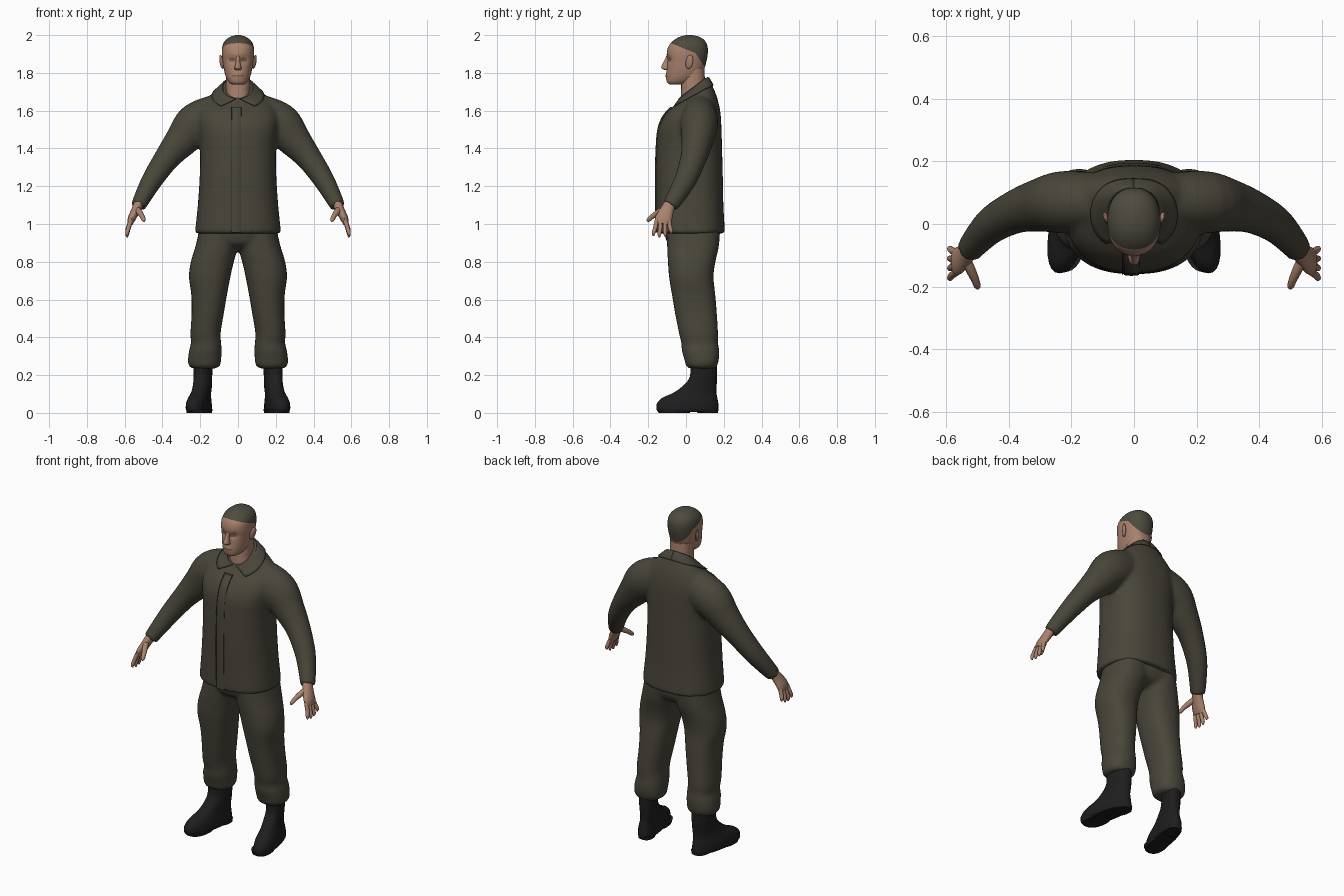
import bpy, bmesh, math
from mathutils import Vector

if "Cube" in bpy.data.objects:
    bpy.data.objects.remove(bpy.data.objects["Cube"], do_unlink=True)


def material(name, rgb):
    m = bpy.data.materials.new(name)
    m.use_nodes = True
    m.diffuse_color = (*rgb, 1)
    m.node_tree.nodes["Principled BSDF"].inputs["Base Color"].default_value = (*rgb, 1)
    return m


cloth = material("olive cloth", (0.066, 0.060, 0.042))
seam = material("dark seam", (0.035, 0.032, 0.024))
skin = material("skin", (0.40, 0.225, 0.155))
shade = material("dark skin", (0.20, 0.10, 0.07))
hair = material("cropped hair", (0.075, 0.07, 0.05))
leather = material("black leather", (0.013, 0.013, 0.014))
parts = []


def spline(rows, steps):
    """Catmull-Rom interpolation of equal-length rows."""
    out = []
    for i in range(len(rows) - 1):
        a, b, c, d = (rows[min(max(j, 0), len(rows) - 1)] for j in range(i - 1, i + 3))
        for s in range(steps):
            t = s / steps
            out.append([0.5 * (2 * q + (r - p) * t + (2 * p - 5 * q + 4 * r - w) * t * t
                               + (3 * q - p - 3 * r + w) * t ** 3)
                        for p, q, r, w in zip(a, b, c, d)])
    return out + [list(rows[-1])]


def circle(n, power):
    """Unit superellipse."""
    for i in range(n):
        c, s = math.cos(math.tau * i / n), math.sin(math.tau * i / n)
        yield (math.copysign(abs(c) ** (2 / power), c), math.copysign(abs(s) ** (2 / power), s))


def skin_rings(bm, rings):
    loops = [[bm.verts.new(p) for p in ring] for ring in rings]
    n = len(loops[0])
    for a, b in zip(loops, loops[1:]):
        for i in range(n):
            bm.faces.new((a[i], a[(i + 1) % n], b[(i + 1) % n], b[i]))
    bm.faces.new(loops[0])
    bm.faces.new(loops[-1])


def stack(bm, rows, sides=28, steps=4, power=2.3, shear=0):
    """Level rings: height, centre x, half width, front y, back y, tilt."""
    rings = []
    for z, x, rx, front, back, tilt in spline([tuple(r) + (0,) * (6 - len(r)) for r in rows], steps):
        mid, ry = (front + back) / 2, (back - front) / 2
        rings.append([(x + rx * c - shear * ry * s, mid + ry * s, z + tilt * ry * s)
                      for c, s in circle(sides, power)])
    skin_rings(bm, rings)


def tube(bm, rows, sides=16, steps=4, sign=1):
    """Rings square to a path: x, y, z, radius in the front plane, radius in depth."""
    pts = spline(rows, steps)
    rings = []
    for i, (x, y, z, r1, r2) in enumerate(pts):
        t = (Vector(pts[min(i + 1, len(pts) - 1)][:3]) - Vector(pts[max(i - 1, 0)][:3])).normalized()
        n2 = (Vector((0, 1, 0)) - t * t.y).normalized()
        n1 = n2.cross(t)
        rings.append([Vector((x, y, z)) + n1 * r1 * c + n2 * r2 * s for c, s in circle(sides, 2)])
    skin_rings(bm, rings)


def finish(name, bm, *mats, mirror=False, remesh=0, recalc=True):
    if recalc:
        bmesh.ops.recalc_face_normals(bm, faces=bm.faces)
    me = bpy.data.meshes.new(name)
    bm.to_mesh(me)
    bm.free()
    for m in mats:
        me.materials.append(m)
    ob = bpy.data.objects.new(name, me)
    bpy.context.collection.objects.link(ob)
    if mirror:
        ob.modifiers.new("Mirror", 'MIRROR').use_mirror_merge = False
    if remesh:
        mod = ob.modifiers.new("Fuse", 'REMESH')
        mod.mode, mod.voxel_size, mod.use_smooth_shade = 'VOXEL', remesh, True
        mod = ob.modifiers.new("Soften", 'SMOOTH')
        mod.factor, mod.iterations = 0.5, 5
    parts.append(ob)
    return ob


# Jacket: body and sleeves fused together
bm = bmesh.new()
stack(bm, [(.95, 0, .225, -.157, .203), (.97, 0, .226, -.16, .205), (1.1, 0, .213, -.16, .198),
           (1.25, 0, .203, -.16, .195), (1.4, 0, .201, -.156, .191), (1.5, 0, .212, -.148, .188),
           (1.57, 0, .215, -.126, .183, .1), (1.63, 0, .19, -.096, .167, .25),
           (1.675, 0, .137, -.066, .142, .5), (1.71, 0, .09, -.038, .12, .75),
           (1.725, 0, .078, -.03, .115, .8)], sides=40, power=2.4)
tube(bm, [(.10, .07, 1.58, .11, .09), (.22, .07, 1.53, .113, .10), (.30, .06, 1.44, .09, .085),
          (.375, .04, 1.35, .069, .07), (.45, 0, 1.24, .057, .06), (.50, -.05, 1.15, .047, .05),
          (.528, -.085, 1.095, .040, .043)], sides=24)
jacket = finish("jacket", bm, cloth, mirror=True, remesh=.011)

# Button placket and its seam
for name, x, w, lift, mat in (("placket", -.008, .026, .004, cloth), ("placket_seam", -.036, .002, .001, seam)):
    bm = bmesh.new()
    stack(bm, [(z, x, w, y - lift, y + .03) for z, y in
               ((.955, -.158), (1.1, -.161), (1.25, -.161), (1.4, -.157), (1.5, -.148),
                (1.57, -.122), (1.62, -.08))], sides=12, power=5)
    finish(name, bm, mat)

# Turned-down collar laid on the jacket
bm = bmesh.new()
cols = []
for i in range(17):
    k = i / 16
    a, b = .12 + (math.pi - .12) * k, .72 + (math.pi - .72) * k
    y1, y2 = .04 - .08 * math.cos(a), .03 - .118 * math.cos(b)
    top = Vector((.083 * math.sin(a), y1, 1.725 + .75 * (y1 - .04)))
    low = Vector((.135 * math.sin(b), y2, 1.675 + .55 * (y2 - .04)))
    cols.append([bm.verts.new(top.lerp(low, j / 5)) for j in range(6)])
for p, q in zip(cols, cols[1:]):
    for j in range(5):
        bm.faces.new((p[j], p[j + 1], q[j + 1], q[j]))
collar = finish("collar", bm, cloth, mirror=True)
wrap = collar.modifiers.new("Lay", 'SHRINKWRAP')
wrap.target, wrap.offset, wrap.wrap_mode = jacket, .007, 'OUTSIDE_SURFACE'
collar.modifiers.new("Thickness", 'SOLIDIFY').thickness = .006

# Trousers: seat and gathered legs fused together
bm = bmesh.new()
stack(bm, [(.86, 0, .08, -.03, .11), (.89, 0, .17, -.09, .16), (.93, 0, .21, -.11, .178),
           (.98, 0, .205, -.12, .18)])
stack(bm, [(.97, .10, .105, -.10, .18), (.88, .113, .113, -.10, .174), (.80, .136, .114, -.096, .156),
           (.72, .150, .110, -.09, .146), (.62, .153, .094, -.074, .156), (.52, .161, .085, -.057, .164),
           (.42, .172, .08, -.037, .17), (.37, .169, .08, -.025, .17), (.33, .173, .086, -.022, .176),
           (.28, .177, .088, -.008, .174), (.25, .178, .083, 0, .165), (.235, .18, .062, .015, .155)])
finish("trousers", bm, cloth, mirror=True, remesh=.011)

# Boots
bm = bmesh.new()
stack(bm, [(.005, .207, .053, -.145, .168), (.018, .207, .06, -.156, .173), (.05, .207, .059, -.154, .171),
           (.08, .203, .053, -.125, .166), (.105, .196, .048, -.07, .161), (.14, .189, .047, -.02, .162),
           (.19, .186, .047, .02, .165), (.27, .186, .048, .022, .165)], shear=.18)
finish("boots", bm, leather, mirror=True)
bm = bmesh.new()
stack(bm, [(0, .182, .044, .06, .168), (.02, .182, .046, .055, .172)], shear=.1)
stack(bm, [(0, .215, .055, -.145, .02), (.02, .215, .059, -.154, .03)], shear=.12)
finish("boot_soles", bm, leather, mirror=True)

# Hands: palm, four fingers and thumb
bm = bmesh.new()
tube(bm, [(.522, -.08, 1.115, .027, .031), (.54, -.1, 1.075, .024, .036),
          (.562, -.118, 1.03, .021, .045), (.572, -.124, 1.0, .014, .040)])
for i, length in enumerate((.068, .076, .072, .055)):
    y, spread = -.154 + .021 * i, (i - 1.8) * .010
    tube(bm, [(.567, y, 1.02, .012, .012), (.58, y + spread * .5, 1.01 - length * .45, .0115, .0115),
              (.587, y + spread, 1.01 - length * .85, .010, .010),
              (.586, y + spread, 1.005 - length, .004, .004)], sides=10)
tube(bm, [(.54, -.105, 1.085, .016, .016), (.522, -.145, 1.062, .016, .016),
          (.507, -.178, 1.04, .013, .013), (.50, -.198, 1.022, .011, .011),
          (.498, -.206, 1.014, .004, .004)], sides=10)
finish("hands", bm, skin, mirror=True)

# Neck
bm = bmesh.new()
stack(bm, [(1.62, 0, .064, -.03, .10), (1.70, 0, .063, -.026, .102), (1.76, 0, .064, -.025, .1),
           (1.82, 0, .066, -.02, .098)])
finish("neck", bm, skin)

# Head with pressed-in eye sockets, cut hairline, eyes and mouth
bm = bmesh.new()
stack(bm, [(1.738, 0, .03, -.085, -.02), (1.75, 0, .048, -.1, .025), (1.78, 0, .065, -.103, .07),
           (1.82, 0, .075, -.101, .096), (1.86, 0, .081, -.099, .108), (1.90, 0, .085, -.102, .115),
           (1.94, 0, .083, -.093, .114), (1.97, 0, .069, -.068, .10), (1.99, 0, .043, -.036, .072),
           (2.0, 0, .012, 0, .035)], sides=44, power=2.25)
for v in bm.verts:
    if v.co.y < -.04:
        d2 = (abs(v.co.x) - .034) ** 2 + (v.co.z - 1.872) ** 2
        v.co.y += .012 * math.exp(-d2 / .0003)
        v.co.y -= .005 * math.exp(-(v.co.x ** 2 + (v.co.z - 1.785) ** 2) / .0004)
hairlines = [(Vector((0, 0, 1.925)), Vector((0, .4, 1))), (Vector((0, .05, 1.905)), Vector((0, 1.5, 1)))]
for co, no in hairlines:
    bmesh.ops.bisect_plane(bm, geom=bm.verts[:] + bm.edges[:] + bm.faces[:], plane_co=co, plane_no=no)
for f in bm.faces:
    c = f.calc_center_median()
    x = abs(c.x)
    if any((c - co).dot(no) > 0 for co, no in hairlines):
        f.material_index = 1
    elif c.y < -.04 and (.02 < x < .05 and 1.864 < c.z < 1.884 or x < .028 and 1.777 < c.z < 1.788):
        f.material_index = 2
finish("head", bm, skin, hair, shade)

# Nose
bm = bmesh.new()
stack(bm, [(1.814, 0, .012, -.108, -.08), (1.822, 0, .019, -.128, -.08), (1.835, 0, .016, -.131, -.08),
           (1.86, 0, .011, -.118, -.08), (1.89, 0, .010, -.104, -.08)], sides=14, steps=3)
finish("nose", bm, skin)

# Ears
bm = bmesh.new()
bmesh.ops.create_uvsphere(bm, u_segments=14, v_segments=10, radius=1)
for v in bm.verts:
    lean = v.co.z * .006 + v.co.y * .006
    v.co = Vector((.087 + v.co.x * .009 + lean, .018 + v.co.y * .02 + v.co.z * .005, 1.858 + v.co.z * .037))
finish("ears", bm, skin, mirror=True)

# Smooth shading with crisp edges kept
for ob in bpy.context.selected_objects:
    ob.select_set(False)
for ob in parts:
    ob.select_set(True)
bpy.context.view_layer.objects.active = jacket
bpy.ops.object.shade_smooth_by_angle(angle=math.radians(45))
